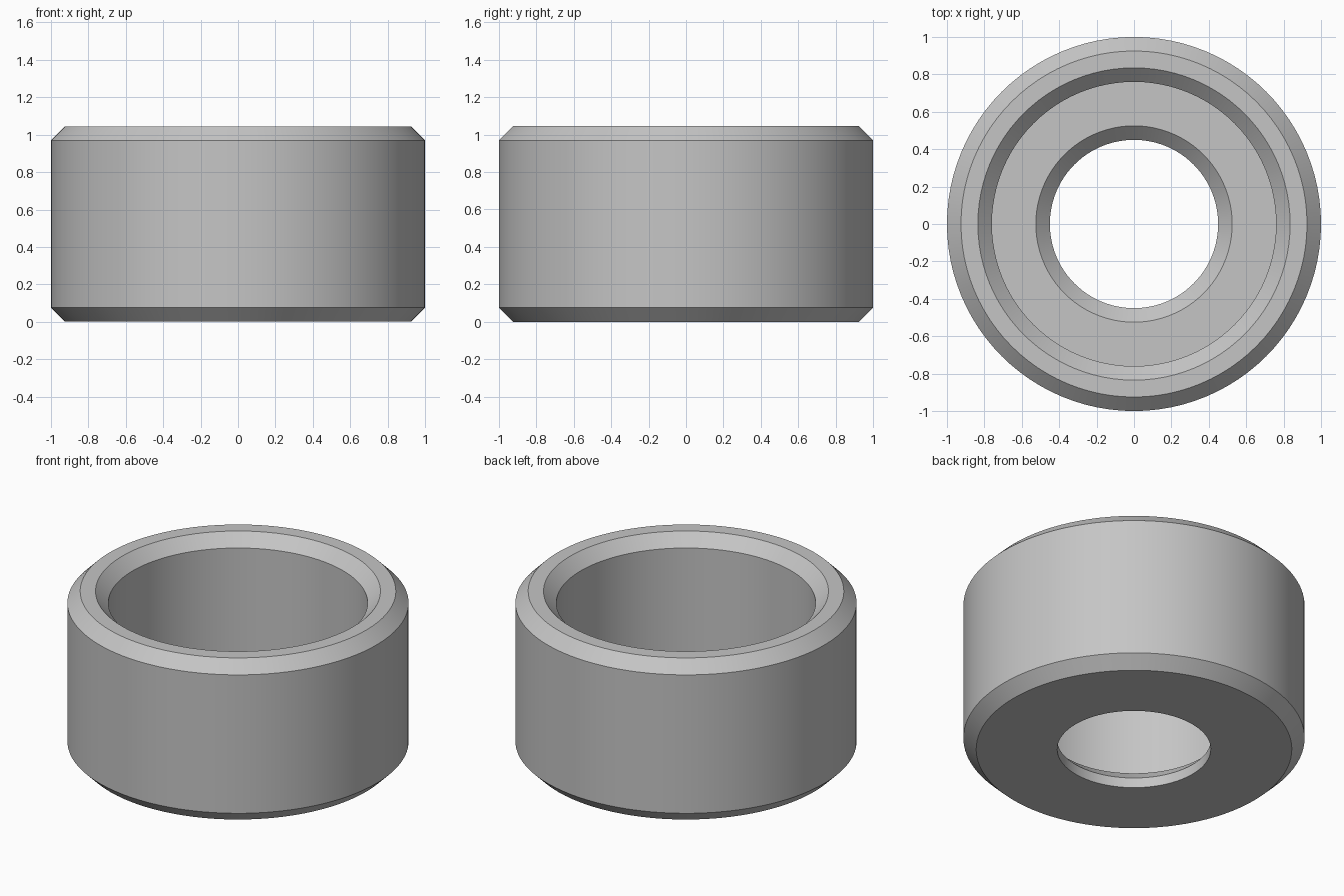
import bpy, bmesh, math

cube = bpy.data.objects.get("Cube")
if cube:
    bpy.data.objects.remove(cube, do_unlink=True)

# Main dimensions
SEGMENTS = 96
HEIGHT = 1.045
CHAMFER = 0.075
OUTER, CUP, BORE = 1.0, 0.76, 0.45
FLOOR = 0.14

# Grey metal
metal = bpy.data.materials.new("grey_metal")
metal.use_nodes = True
grey = (0.56, 0.56, 0.56, 1)
metal.diffuse_color = grey
metal.node_tree.nodes["Principled BSDF"].inputs["Base Color"].default_value = grey

# Closed cross-section of the ring: radius, height
profile = [
    (BORE, 0),
    (OUTER - CHAMFER, 0),
    (OUTER, CHAMFER),
    (OUTER, HEIGHT - CHAMFER),
    (OUTER - CHAMFER, HEIGHT),
    (CUP + CHAMFER, HEIGHT),
    (CUP, HEIGHT - CHAMFER),
    (CUP, FLOOR),
    (BORE + CHAMFER, FLOOR),
    (BORE, FLOOR - CHAMFER),
]

# Revolve the section around the vertical axis
bm = bmesh.new()
verts = [bm.verts.new((r, 0, z)) for r, z in profile]
edges = [bm.edges.new((a, b)) for a, b in zip(verts, verts[1:] + verts[:1])]
bmesh.ops.spin(bm, geom=verts + edges, cent=(0, 0, 0), axis=(0, 0, 1),
               angle=math.tau, steps=SEGMENTS, use_merge=False)
bmesh.ops.remove_doubles(bm, verts=bm.verts, dist=0.0005)
bmesh.ops.recalc_face_normals(bm, faces=bm.faces)
mesh = bpy.data.meshes.new("stepped_bushing")
bm.to_mesh(mesh)
bm.free()
mesh.materials.append(metal)

bushing = bpy.data.objects.new("stepped_bushing", mesh)
bpy.context.collection.objects.link(bushing)

# Smooth round walls, crisp chamfer edges
bpy.ops.object.select_all(action='DESELECT')
bushing.select_set(True)
bpy.context.view_layer.objects.active = bushing
bpy.ops.object.shade_smooth_by_angle(angle=math.radians(30))
